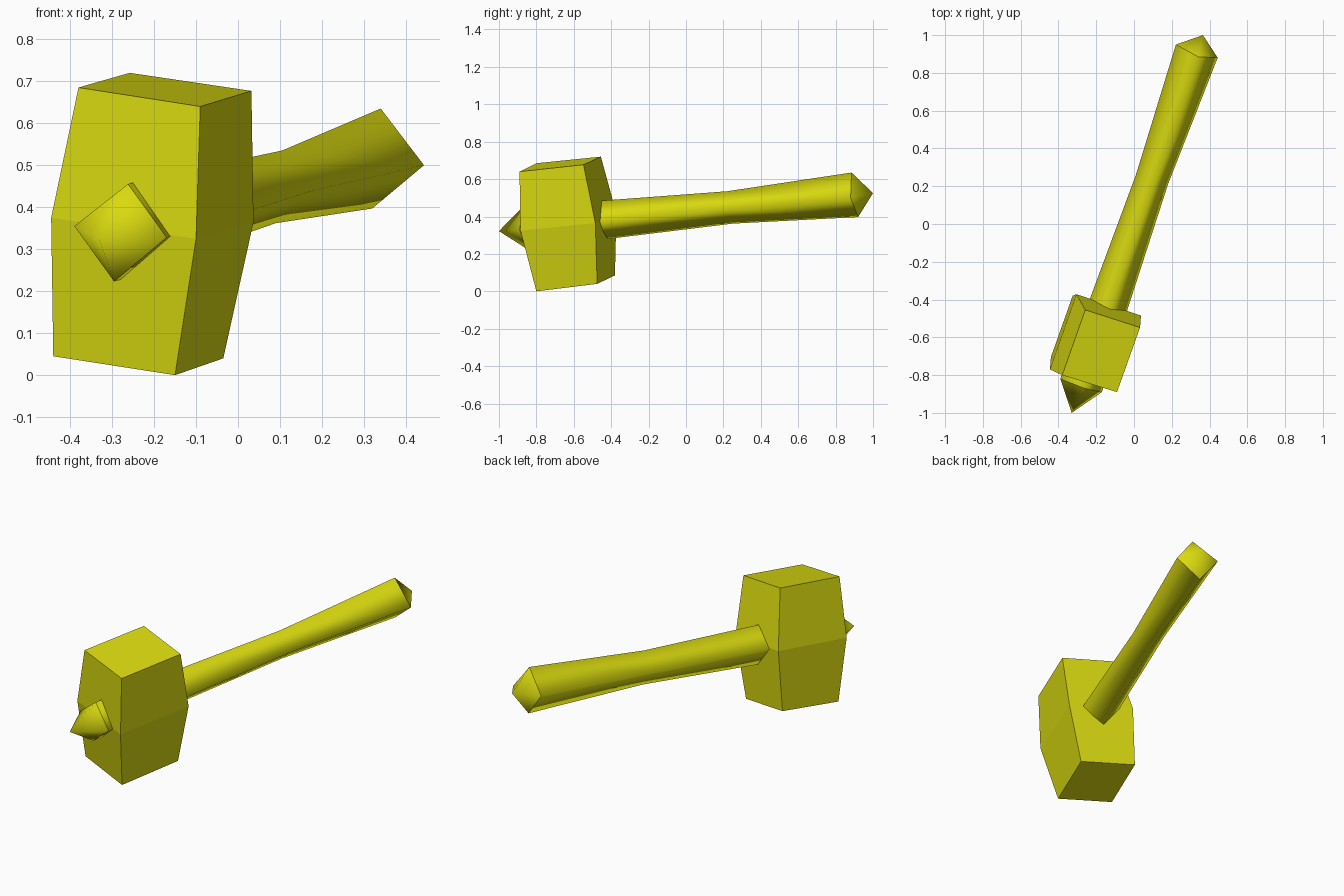
import bpy
import bmesh

if "Cube" in bpy.data.objects:
    bpy.data.objects.remove(bpy.data.objects["Cube"])

yellow = bpy.data.materials.new("yellow")
yellow.diffuse_color = (0.7, 0.7, 0.005, 1)
yellow.use_nodes = True
yellow.node_tree.nodes["Principled BSDF"].inputs["Base Color"].default_value = yellow.diffuse_color


def loft(name, rings, start_tip=None, end_tip=None, smooth=False, sharp=()):
    """Skin four-cornered rings; each end is closed flat or with a point."""
    bm = bmesh.new()
    loops = [[bm.verts.new(p) for p in ring] for ring in rings]
    for a, b in zip(loops, loops[1:]):
        for i in range(4):
            j = (i + 1) % 4
            bm.faces.new((a[i], a[j], b[j], b[i]))
    for loop, tip in ((loops[0], start_tip), (loops[-1], end_tip)):
        if tip:
            v = bm.verts.new(tip)
            for i in range(4):
                bm.faces.new((loop[i], loop[(i + 1) % 4], v))
        else:
            bm.faces.new(loop)
    bmesh.ops.recalc_face_normals(bm, faces=bm.faces[:])
    for f in bm.faces:
        f.smooth = smooth
    # Rims that keep a hard edge
    for r in sharp:
        for i in range(4):
            bm.edges.get((loops[r][i], loops[r][(i + 1) % 4])).smooth = False
    mesh = bpy.data.meshes.new(name)
    bm.to_mesh(mesh)
    bm.free()
    mesh.materials.append(yellow)
    ob = bpy.data.objects.new(name, mesh)
    bpy.context.collection.objects.link(ob)
    return ob


# Block head, widest at mid height (front left, front right, back right, back left)
loft("hammer_head", [
    [(-.44, -.705, .045), (-.15, -.80, 0), (-.035, -.475, .04), (-.325, -.38, .085)],
    [(-.445, -.77, .375), (-.10, -.885, .325), (.037, -.485, .365), (-.305, -.372, .415)],
    [(-.38, -.80, .685), (-.09, -.89, .64), (.032, -.548, .677), (-.258, -.455, .72)],
])

# Diamond-section handle, flaring to a pointed pommel (left, top, right, bottom)
loft("handle", [
    [(-.235, -.40, .40), (-.13, -.45, .485), (-.04, -.47, .37), (-.145, -.42, .28)],
    [(.01, .26, .455), (.105, .22, .535), (.18, .21, .44), (.09, .25, .362)],
    [(.222, .95, .53), (.34, .885, .635), (.443, .88, .50), (.32, .92, .397)],
], end_tip=(.365, 1, .525), smooth=True, sharp=(0, 2))

# Front spike: short collar sunk in the head, then a point
collar = [(-.39, -.82, .355), (-.262, -.87, .455), (-.17, -.89, .328), (-.295, -.845, .223)]
back = [(x + .02, y + .06, z + .006) for x, y, z in collar]
loft("spike", [back, collar], end_tip=(-.33, -1, .322), smooth=True, sharp=(0, 1))
